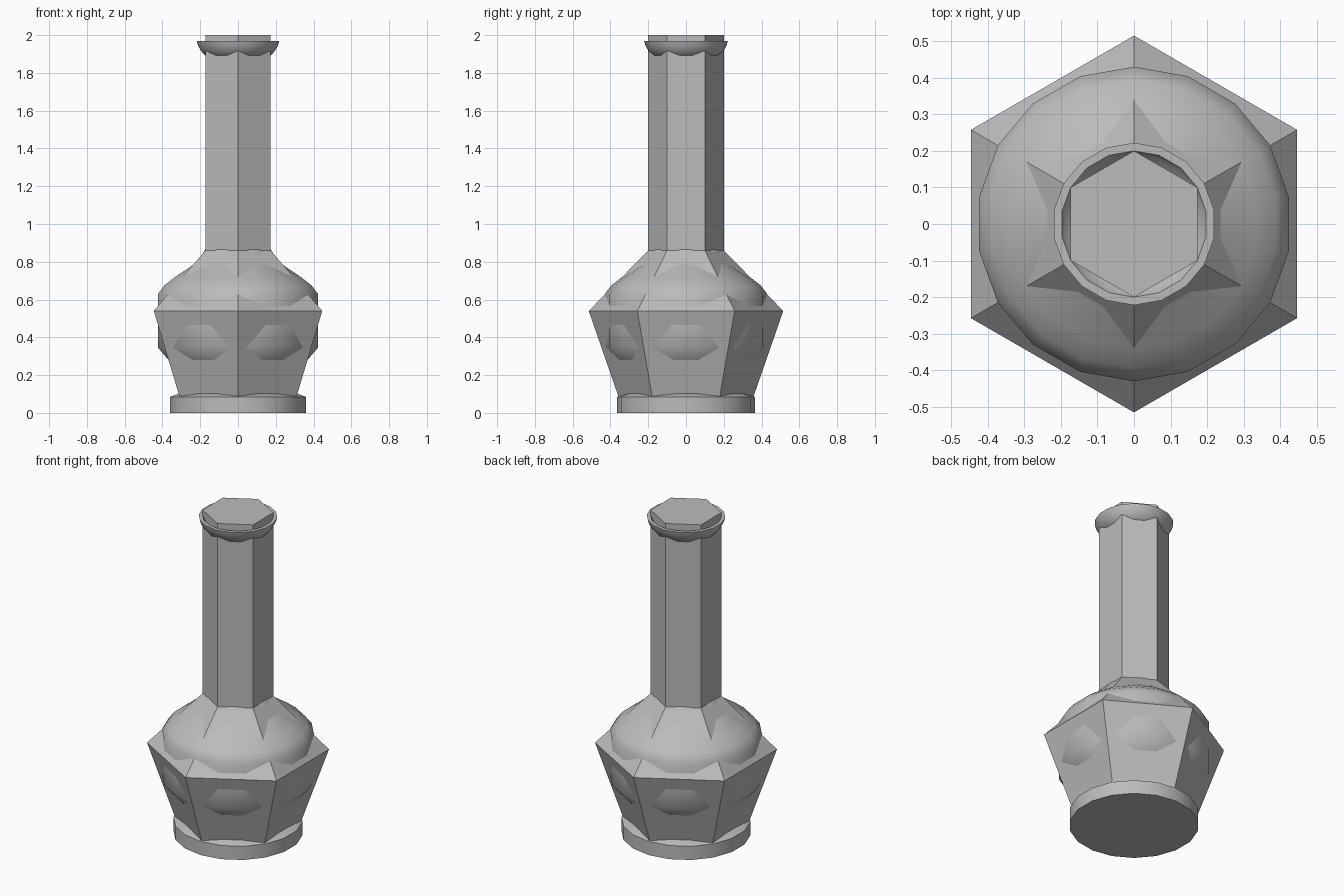
import bpy, bmesh, math

old = bpy.data.objects.get("Cube")
if old:
    bpy.data.objects.remove(old, do_unlink=True)

grey = bpy.data.materials.new("plain grey")
grey.use_nodes = True
colour = (0.5, 0.5, 0.5, 1)
grey.diffuse_color = colour
grey.node_tree.nodes["Principled BSDF"].inputs["Base Color"].default_value = colour


def lathe(name, profile, sides, smooth=None, loop=False):
    """Spin (radius, height) points round z, with a corner on +y."""
    bm = bmesh.new()
    rings = []
    for r, z in profile:
        angles = [math.pi / 2 + math.tau * i / sides for i in range(sides)]
        rings.append([bm.verts.new((r * math.cos(a), r * math.sin(a), z)) for a in angles])
    pairs = list(zip(rings, rings[1:]))
    if loop:
        pairs.append((rings[-1], rings[0]))
    else:
        bm.faces.new(rings[0])
        bm.faces.new(rings[-1])
    for low, high in pairs:
        for i in range(sides):
            j = (i + 1) % sides
            bm.faces.new((low[i], low[j], high[j], high[i]))
    bmesh.ops.recalc_face_normals(bm, faces=bm.faces)
    mesh = bpy.data.meshes.new(name)
    bm.to_mesh(mesh)
    bm.free()
    mesh.materials.append(grey)
    obj = bpy.data.objects.new(name, mesh)
    bpy.context.collection.objects.link(obj)
    if smooth:
        bpy.ops.object.select_all(action="DESELECT")
        obj.select_set(True)
        bpy.context.view_layer.objects.active = obj
        bpy.ops.object.shade_smooth_by_angle(angle=math.radians(smooth))
    return obj


# Faceted bottle: flared body, sloping shoulder, straight neck
lathe("faceted_bottle", [(0.345, 0.05), (0.515, 0.54), (0.2, 0.86), (0.2, 2)], 6)

# Round foot with a slightly domed top
lathe("foot", [(0.365, 0), (0.365, 0.085), (0.25, 0.128)], 18, smooth=40)

# Round bulb that pushes out through the facets
lathe("bulb", [(0.25, 0.13), (0.365, 0.27), (0.43, 0.345), (0.43, 0.63),
               (0.395, 0.675), (0.34, 0.718), (0.25, 0.778), (0.215, 0.805),
               (0.178, 0.862), (0.16, 0.88)], 18, smooth=50)

# Flared lip round the mouth
lathe("lip", [(0.15, 1.88), (0.175, 1.89), (0.2, 1.918), (0.215, 1.945),
              (0.222, 1.97), (0.2, 1.97), (0.19, 1.95), (0.15, 1.92)],
      18, smooth=40, loop=True)
